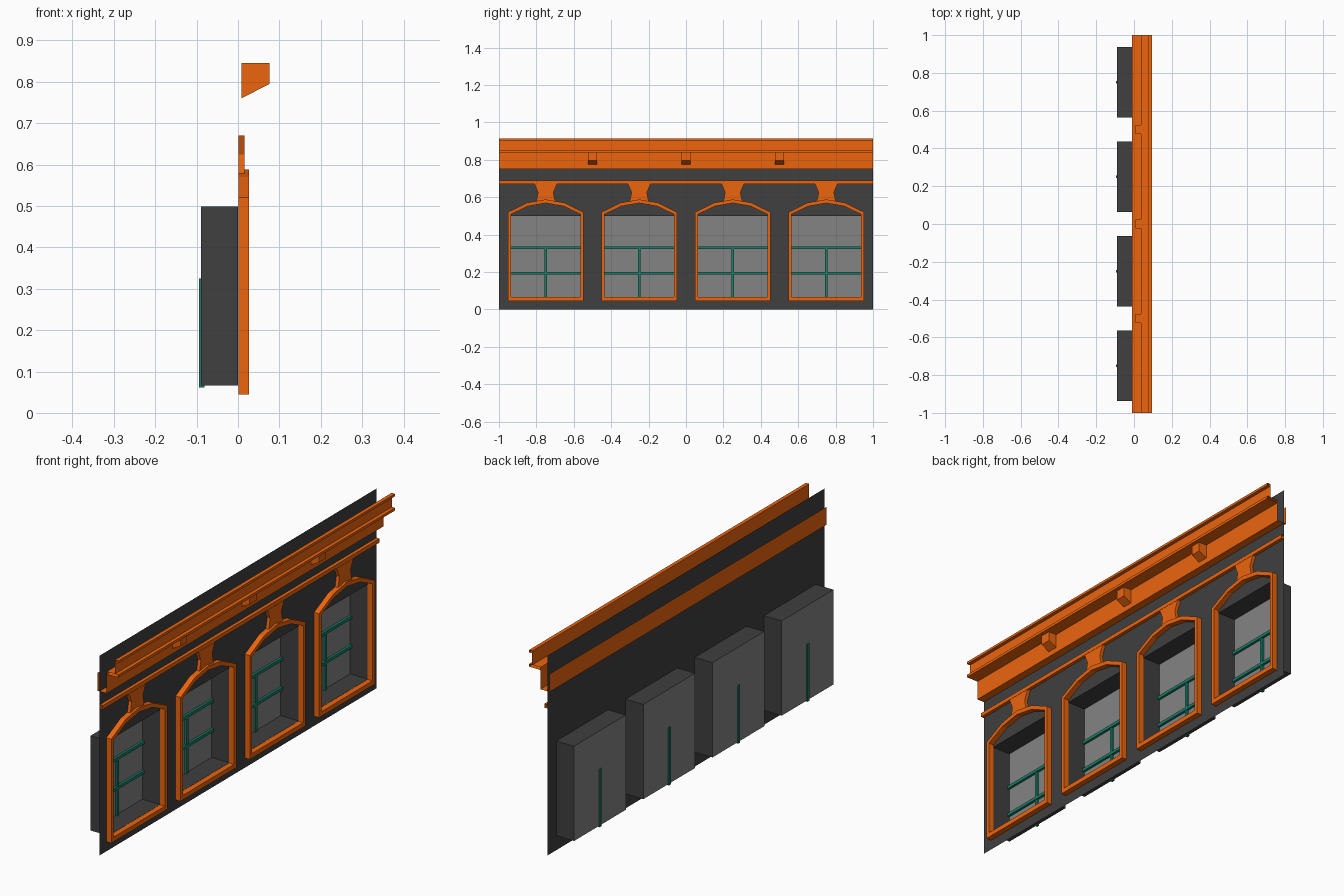
import bpy, bmesh

if "Cube" in bpy.data.objects:
    bpy.data.objects.remove(bpy.data.objects["Cube"])

def material(name, rgb):
    m = bpy.data.materials.new(name)
    m.diffuse_color = (*rgb, 1)
    m.use_nodes = True
    m.node_tree.nodes["Principled BSDF"].inputs["Base Color"].default_value = m.diffuse_color
    return m

ORANGE = material("orange_trim", (0.84, 0.13, 0.004))
GREEN = material("green_bars", (0.01, 0.2, 0.135))
DARK = material("dark_wall", (0.05, 0.05, 0.05))
GLASS = material("grey_pane", (0.23, 0.23, 0.23))

WINDOWS = (-0.75, -0.25, 0.25, 0.75)
HALF = 0.187              # half width of a window opening
SILL, HEAD = 0.066, 0.499  # bottom and top of the opening
BACK = -0.09              # depth of the pane
FACE = 0.001              # trim starts just in front of the wall

def finish(name, bm, mat, fix=True):
    if fix:
        bmesh.ops.recalc_face_normals(bm, faces=bm.faces)
    me = bpy.data.meshes.new(name)
    bm.to_mesh(me)
    bm.free()
    ob = bpy.data.objects.new(name, me)
    bpy.context.collection.objects.link(ob)
    me.materials.append(mat)
    return ob

def prism_y(name, profile, y, mat, caps=True, closed=True):
    """Sweep an x-z profile along y."""
    bm = bmesh.new()
    a, b = [[bm.verts.new((px, v, pz)) for px, pz in profile] for v in y]
    n = len(profile)
    for i in range(n if closed else n - 1):
        j = (i + 1) % n
        bm.faces.new((a[i], a[j], b[j], b[i]))
    if caps:
        bm.faces.new(a)
        bm.faces.new(b)
    return finish(name, bm, mat, fix=closed)

def box(name, x, y, z, mat):
    prism_y(name, [(x[0], z[0]), (x[1], z[0]), (x[1], z[1]), (x[0], z[1])], y, mat)

def prism_x(name, outline, x, mat):
    """Sweep a y-z outline along x."""
    bm = bmesh.new()
    a, b = [[bm.verts.new((v, py, pz)) for py, pz in outline] for v in x]
    n = len(outline)
    for i in range(n):
        j = (i + 1) % n
        bm.faces.new((a[i], a[j], b[j], b[i]))
    bm.faces.new(a)
    bm.faces.new(b)
    return finish(name, bm, mat)

def mirrored(cy, half):
    """Close a symmetric outline from its right half, listed bottom to top."""
    left = [(-y, z) for y, z in reversed(half) if y > 0]
    return [(cy + y, z) for y, z in half + left]

# wall sheet: grid of cells, leaving out the window openings
bm = bmesh.new()
ys = [-1] + [c + s * HALF for c in WINDOWS for s in (-1, 1)] + [1]
zs = [0, SILL, HEAD, 0.913]
grid = [[bm.verts.new((0, y, z)) for z in zs] for y in ys]
for i in range(len(ys) - 1):
    for k in range(3):
        if not (k == 1 and i % 2):
            bm.faces.new((grid[i][k], grid[i + 1][k], grid[i + 1][k + 1], grid[i][k + 1]))
finish("wall", bm, DARK, fix=False)

def window(i, c):
    # recess: grey pane and four dark reveals, open towards the street
    bm = bmesh.new()
    corners = [(c - HALF, SILL), (c + HALF, SILL), (c + HALF, HEAD), (c - HALF, HEAD)]
    f, b = [[bm.verts.new((x, y, z)) for y, z in corners] for x in (0, BACK)]
    bm.faces.new(b).material_index = 1
    for k in range(4):
        j = (k + 1) % 4
        bm.faces.new((b[k], f[k], f[j], b[j]))
    recess = finish(f"window_recess_{i}", bm, DARK, fix=False)
    recess.data.materials.append(GLASS)

    # glazing bars
    for k, z in enumerate((0.187, 0.322)):
        box(f"cross_bar_{i}_{k}", (-0.089, -0.078), (c - 0.186, c + 0.186), (z, z + 0.014), GREEN)
    box(f"upright_bar_{i}", (-0.094, -0.081), (c - 0.007, c + 0.007), (0.061, 0.325), GREEN)

    # arched frame
    outer = mirrored(c, [(0.202, 0.045), (0.202, 0.52), (0.1, 0.57), (0, 0.588)])
    inner = mirrored(c, [(0.185, 0.066), (0.185, 0.509), (0.095, 0.552), (0, 0.568)])
    bm = bmesh.new()
    rings = [[bm.verts.new((x, y, z)) for y, z in pts]
             for x, pts in ((FACE, outer), (0.026, outer), (0.026, inner), (FACE, inner))]
    n = len(outer)
    for r in range(4):
        p, q = rings[r], rings[(r + 1) % 4]
        for k in range(n):
            j = (k + 1) % n
            bm.faces.new((p[k], p[j], q[j], q[k]))
    finish(f"arched_frame_{i}", bm, ORANGE)

    # waisted keystone
    prism_x(f"keystone_{i}",
            mirrored(c, [(0.05, 0.579), (0.041, 0.625), (0.06, 0.67)]),
            (FACE, 0.016), ORANGE)

for i, c in enumerate(WINDOWS):
    window(i, c)

# string course above the keystones, open ended
prism_y("string_course", [(FACE, 0.671), (0.016, 0.671), (0.016, 0.689), (FACE, 0.689)],
        (-1, 1), ORANGE, caps=False)

# cornice: fascia trough, projecting shelf and upright lipped rail, all open ended
prism_y("fascia", [(-0.01, 0.832), (-0.01, 0.75), (0.036, 0.75), (0.036, 0.838)],
        (-1, 1), ORANGE, caps=False, closed=False)
prism_y("cornice_shelf", [(0.036, 0.838), (0.094, 0.838), (0.094, 0.85), (0.036, 0.85)],
        (-1, 1), ORANGE, caps=False)
prism_y("cornice_rail", [(0.077, 0.85), (0.078, 0.85), (0.078, 0.903), (0.094, 0.903),
                         (0.094, 0.914), (0.077, 0.914)],
        (-1, 1), ORANGE, caps=False)

# sloped brackets under the shelf
for i, c in enumerate((-0.5, 0, 0.5)):
    prism_y(f"bracket_{i}", [(0.008, 0.76), (0.076, 0.795), (0.076, 0.845), (0.008, 0.845)],
            (c - 0.024, c + 0.024), ORANGE)
